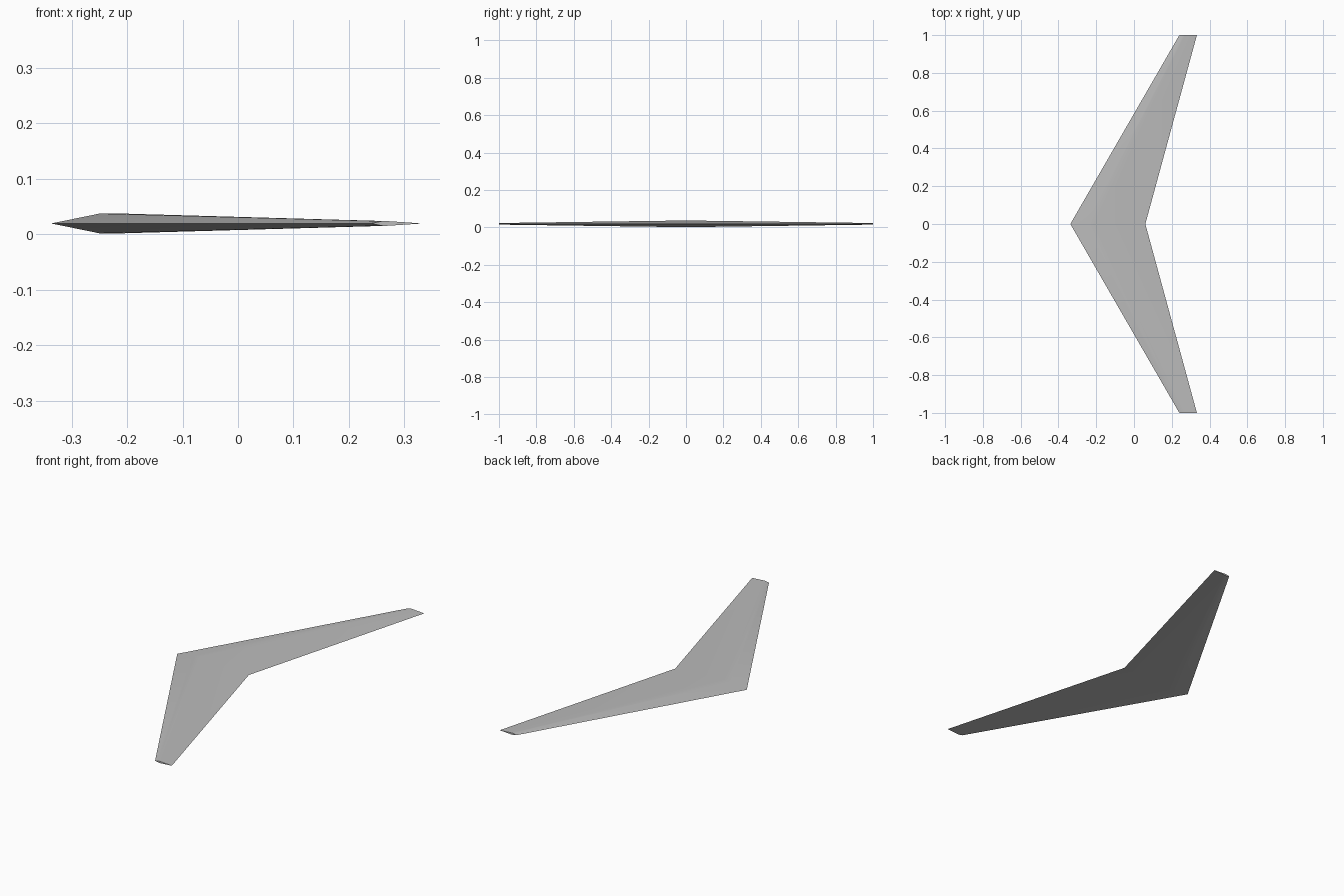
import bpy
import math

cube = bpy.data.objects.get("Cube")
if cube:
    bpy.data.objects.remove(cube, do_unlink=True)

# Wing skin colour
grey = bpy.data.materials.new("light_grey")
grey.use_nodes = True
colour = (0.5, 0.5, 0.5, 1)
grey.diffuse_color = colour
grey.node_tree.nodes["Principled BSDF"].inputs["Base Color"].default_value = colour

# Half section: chord fraction, height as a fraction of half thickness
upper = [(0, 0), (0.22, 1), (0.32, 1), (1, 0)]
section = upper + [(c, -h) for c, h in reversed(upper[1:-1])]
THICKNESS = 0.045  # half thickness over chord
MID_Z = 0.0195

# Stations: span position, leading edge x, trailing edge x
stations = [(-1, 0.24, 0.333), (0, -0.337, 0.06), (1, 0.24, 0.333)]

verts, faces = [], []
n = len(section)
for y, lead, trail in stations:
    chord = trail - lead
    verts += [(lead + c * chord, y, MID_Z + h * THICKNESS * chord) for c, h in section]

# Skin panels between neighbouring stations, then the tip caps
for s in range(len(stations) - 1):
    a, b = s * n, (s + 1) * n
    for i in range(n):
        j = (i + 1) % n
        faces.append((a + i, a + j, b + j, b + i))
faces.append(tuple(reversed(range(n))))
faces.append(tuple(range(len(verts) - n, len(verts))))

mesh = bpy.data.meshes.new("swept_wing")
mesh.from_pydata(verts, [], faces)
mesh.materials.append(grey)
wing = bpy.data.objects.new("swept_wing", mesh)
bpy.context.collection.objects.link(wing)

# Consistent outward normals and smooth skin with sharp edges at the tips
bpy.ops.object.select_all(action='DESELECT')
wing.select_set(True)
bpy.context.view_layer.objects.active = wing
bpy.ops.object.mode_set(mode='EDIT')
bpy.ops.mesh.select_all(action='SELECT')
bpy.ops.mesh.normals_make_consistent(inside=False)
bpy.ops.object.mode_set(mode='OBJECT')
bpy.ops.object.shade_smooth_by_angle(angle=math.radians(30))
